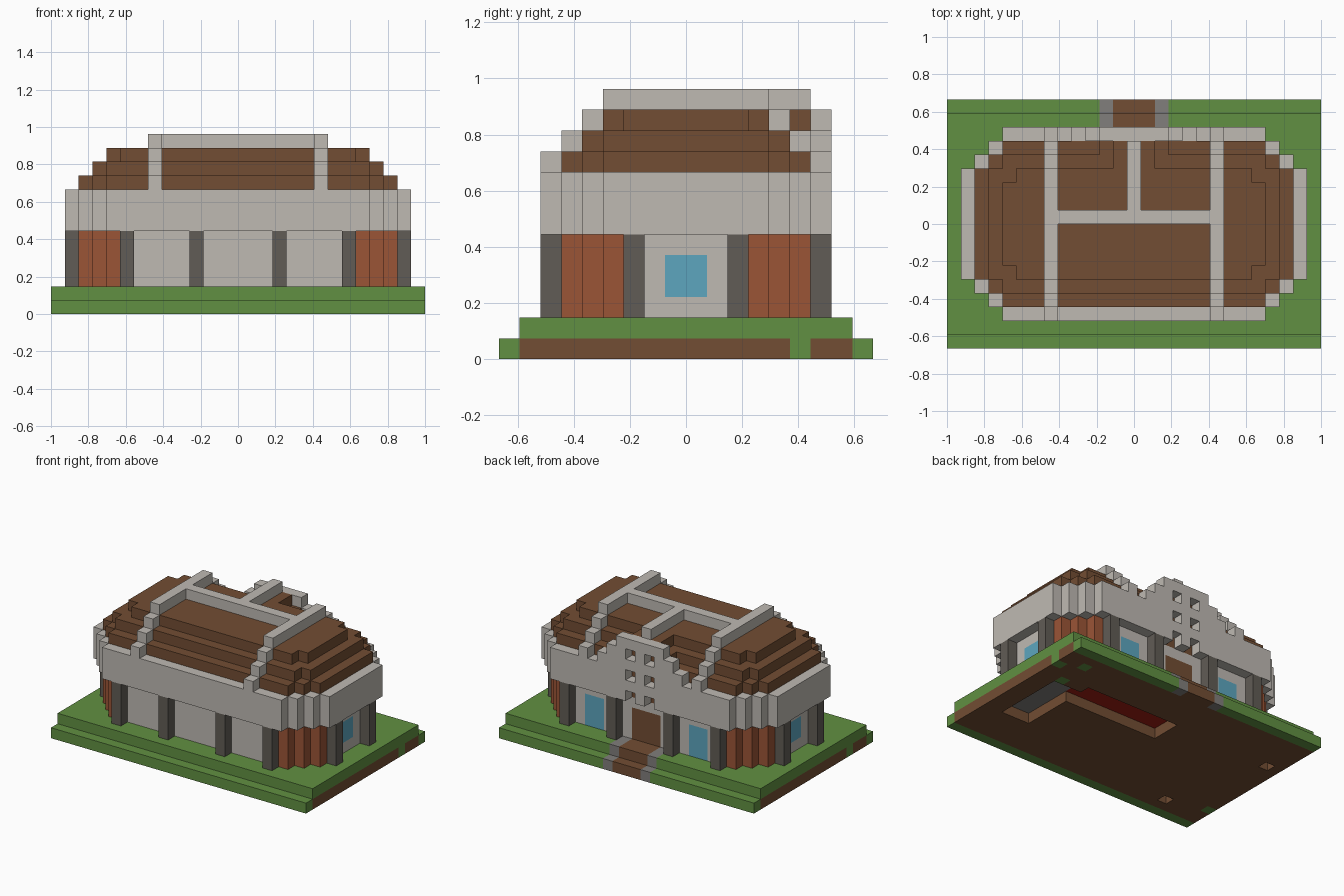
import bpy, bmesh
from mathutils import Vector

if "Cube" in bpy.data.objects:
    bpy.data.objects.remove(bpy.data.objects["Cube"], do_unlink=True)

NX, NY = 27, 18          # blocks along x and y
S = 2 / NX               # block size


def material(name, rgb):
    m = bpy.data.materials.new(name)
    m.use_nodes = True
    m.diffuse_color = (*rgb, 1)
    m.node_tree.nodes["Principled BSDF"].inputs["Base Color"].default_value = (*rgb, 1)
    return m


GREEN = material("grass green", (0.12, 0.28, 0.054))
BROWN = material("wood brown", (0.17, 0.075, 0.033))
STONE = material("pale stone", (0.52, 0.49, 0.45))
DARK = material("dark grey", (0.12, 0.107, 0.092))
GREY = material("path grey", (0.22, 0.21, 0.2))
BRICK = material("brick orange", (0.33, 0.09, 0.037))
BLUE = material("window blue", (0.11, 0.38, 0.52))
RED = material("deep red", (0.35, 0.012, 0.006))

blocks = {}              # cell -> part name; later parts replace earlier ones
colours = {}


def fill(part, colour, xs, ys, zs):
    """Fill a box of cells, given half-open ranges."""
    colours[part] = colour
    for i in range(*xs):
        for j in range(*ys):
            for k in range(*zs):
                blocks[i, j, k] = part


def carve(xs, ys, zs):
    for i in range(*xs):
        for j in range(*ys):
            for k in range(*zs):
                blocks.pop((i, j, k), None)


def stepped(part, colour, inset, corner, zs, first_row):
    """Plan with stair-stepped corners: each row further in is one block wider."""
    for n in range(corner + 1):
        x = inset + corner - n
        y = first_row + n
        fill(part, colour, (x, NX - x), (y, NY - y), zs)


def mirrored(part, colour, xs, ys, zs, flip_y=True):
    """Fill a box and its mirror images."""
    for mx in (False, True):
        for my in ((False, True) if flip_y else (False,)):
            x = (NX - xs[1], NX - xs[0]) if mx else xs
            y = (NY - ys[1], NY - ys[0]) if my else ys
            fill(part, colour, x, y, zs)


# Ground: two-step lawn over soil
fill("lawn", GREEN, (0, NX), (0, NY), (0, 1))
fill("lawn", GREEN, (0, NX), (1, NY - 1), (1, 2))
fill("soil", BROWN, (0, NX), (1, NY - 1), (0, 1))
for x, y in ((26, 14), (0, 3), (24, 12), (24, 15)):
    fill("lawn", GREEN, (x, x + 1), (y, y + 1), (0, 1))

# Hollow under the ground
fill("hollow_stone", GREY, (22, 25), (5, 12), (1, 2))
carve((22, 25), (5, 12), (0, 1))
fill("hollow_red", RED, (12, 22), (10, 13), (1, 2))
carve((12, 22), (10, 13), (0, 1))
carve((1, 2), (12, 13), (0, 1))
carve((4, 5), (2, 3), (0, 1))

# Stepped path at the back
for y, z in ((17, 0), (16, 1), (15, 1)):
    fill("path", BROWN, (12, 15), (y, y + 1), (z, z + 1))
    mirrored("path_edge", GREY, (11, 12), (y, y + 1), (z, z + 1), False)

# Lower walls with brick corners
stepped("wall", STONE, 2, 2, (2, 6), 3)
for n in range(3):
    mirrored("brick_corner", BRICK, (4 - n, 5), (3 + n, 4 + n), (2, 6))

# Pillars
for x in (5, 10):
    mirrored("pillar", DARK, (x, x + 1), (2, 3), (2, 6))
mirrored("pillar", DARK, (1, 2), (6, 7), (2, 6))

# Windows and door
mirrored("side_window", BLUE, (2, 3), (8, 10), (3, 5), False)
mirrored("back_window", BLUE, (7, 9), (14, 15), (2, 5), False)
fill("door", BROWN, (12, 15), (14, 15), (2, 5))

# Upper stone band
stepped("stone_band", STONE, 1, 3, (6, 9), 2)

# Roof tiers
stepped("roof", BROWN, 2, 2, (9, 10), 3)
stepped("roof", BROWN, 3, 1, (10, 11), 4)
stepped("roof", BROWN, 4, 1, (11, 12), 5)
fill("dormer", BROWN, (11, 16), (12, 15), (10, 11))
fill("dormer", BROWN, (12, 15), (12, 15), (11, 12))

# Stone ribs over the roof
for n in range(3):
    mirrored("rib", STONE, (7, 8), (2 + n, 3 + n), (9 + n, 10 + n))
mirrored("rib", STONE, (7, 8), (5, 13), (12, 13))
fill("ridge", STONE, (7, 20), (9, 10), (12, 13))
fill("ridge", STONE, (13, 14), (9, 15), (12, 13))

# Stepped gable with window openings over the door
for n in range(3):
    fill("gable", STONE, (9 + n, 18 - n), (15, 16), (9 + n, 10 + n))
fill("gable_backing", BROWN, (12, 15), (14, 15), (6, 11))
for x in (12, 14):
    for z in (6, 8, 10):
        carve((x, x + 1), (15, 16), (z, z + 1))

# One mesh per part, keeping only the exposed block faces
for part, colour in colours.items():
    bm = bmesh.new()
    verts = {}
    for cell, owner in blocks.items():
        if owner != part:
            continue
        c = Vector(cell)
        for axis in range(3):
            for side in (0, 1):
                n = [0, 0, 0]
                n[axis] = 2 * side - 1
                if tuple(a + b for a, b in zip(cell, n)) in blocks:
                    continue
                u, v = (axis + 1) % 3, (axis + 2) % 3
                quad = []
                for a, b in ((0, 0), (1, 0), (1, 1), (0, 1)):
                    p = list(cell)
                    p[axis] += side
                    p[u] += a
                    p[v] += b
                    key = tuple(p)
                    if key not in verts:
                        verts[key] = bm.verts.new(
                            ((p[0] - NX / 2) * S, (p[1] - NY / 2) * S, p[2] * S))
                    quad.append(verts[key])
                bm.faces.new(quad if side else quad[::-1])
    mesh = bpy.data.meshes.new(part)
    bm.to_mesh(mesh)
    bm.free()
    mesh.materials.append(colour)
    bpy.context.collection.objects.link(bpy.data.objects.new(part, mesh))
